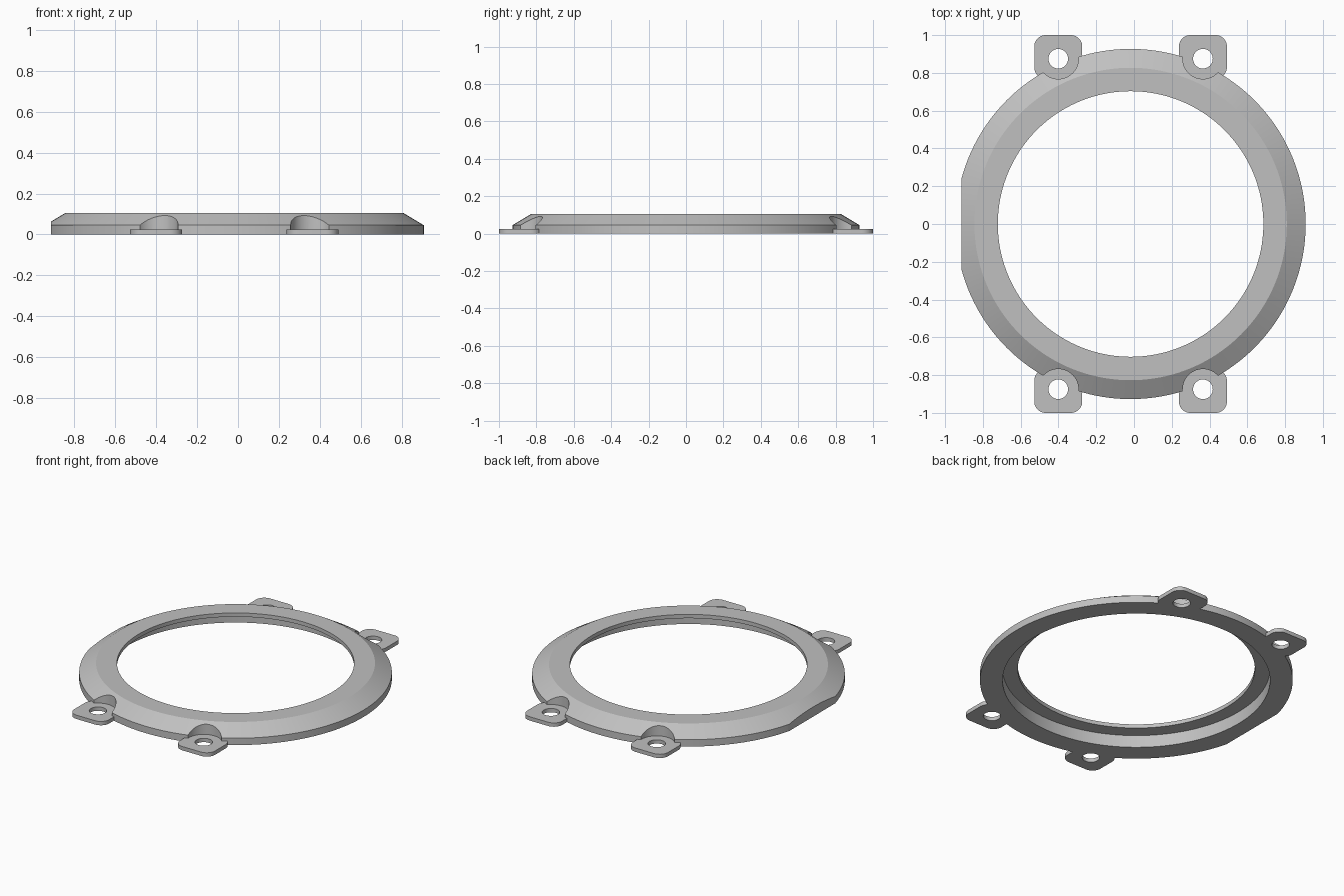
import bpy
import bmesh
from math import cos, sin, pi, radians

if "Cube" in bpy.data.objects:
    bpy.data.objects.remove(bpy.data.objects["Cube"], do_unlink=True)

RING_X = -0.018          # ring centre, shifted by the flat on one side
LUG_X, LUG_Y = 0.383, 0.875
TAB_TOP = 0.025
SEGMENTS = 160

grey = bpy.data.materials.new("plain grey")
grey.use_nodes = True
grey.diffuse_color = (0.53, 0.53, 0.53, 1)
grey.node_tree.nodes["Principled BSDF"].inputs["Base Color"].default_value = grey.diffuse_color


def add_object(name, bm):
    bmesh.ops.recalc_face_normals(bm, faces=bm.faces)
    mesh = bpy.data.meshes.new(name)
    bm.to_mesh(mesh)
    bm.free()
    mesh.materials.append(grey)
    obj = bpy.data.objects.new(name, mesh)
    bpy.context.collection.objects.link(obj)
    return obj


def prism(name, outline, low, high):
    """Extrude a flat outline between two heights."""
    bm = bmesh.new()
    bottom = [bm.verts.new((x, y, low)) for x, y in outline]
    top = [bm.verts.new((x, y, high)) for x, y in outline]
    bm.faces.new(bottom)
    bm.faces.new(top)
    for i in range(len(outline)):
        j = (i + 1) % len(outline)
        bm.faces.new((bottom[i], bottom[j], top[j], top[i]))
    return add_object(name, bm)


def arc(cx, cy, r, start, end, steps):
    angles = [radians(start + (end - start) * i / steps) for i in range(steps + 1)]
    return [(cx + r * cos(a), cy + r * sin(a)) for a in angles]


def combine(target, tool, operation):
    """Apply a boolean and discard the tool."""
    tool.hide_render = True
    mod = target.modifiers.new("boolean", "BOOLEAN")
    mod.operation = operation
    mod.solver = "EXACT"
    mod.object = tool
    bpy.context.view_layer.objects.active = target
    bpy.ops.object.modifier_apply(modifier=mod.name)
    bpy.data.objects.remove(tool, do_unlink=True)


# Ring: lathed section with outer chamfer and a stepped recess underneath
section = [(0.793, 0), (0.927, 0), (0.927, 0.045), (0.827, 0.105),
           (0.703, 0.105), (0.703, 0.08), (0.793, 0.08)]
bm = bmesh.new()
loops = []
for i in range(SEGMENTS):
    a = 2 * pi * i / SEGMENTS
    loops.append([bm.verts.new((RING_X + r * cos(a), r * sin(a), z)) for r, z in section])
for i, here in enumerate(loops):
    there = loops[(i + 1) % SEGMENTS]
    for k in range(len(section)):
        m = (k + 1) % len(section)
        bm.faces.new((here[k], there[k], there[m], here[m]))
ring = add_object("mounting_ring", bm)

# Flat on the right-hand side
flat = [(-1.2, -0.6), (-0.914, -0.6), (-0.914, 0.6), (-1.2, 0.6)]
combine(ring, prism("flat_cutter", flat, -0.2, 0.3), "DIFFERENCE")

# Four lugs: screw-head pocket, rounded tab and screw hole
for sx in (-1, 1):
    for sy in (-1, 1):
        cx = RING_X + sx * LUG_X

        def place(points):
            return [(cx + x, sy * y) for x, y in points]

        pocket = arc(0, LUG_Y, 0.107, 180, 360, 32) + [(0.107, 1.1), (-0.107, 1.1)]
        combine(ring, prism("pocket_cutter", place(pocket), TAB_TOP, 0.3), "DIFFERENCE")

        w, r, inner, outer = 0.127, 0.06, 0.77, 1.0
        tab = (arc(w - r, outer - r, r, 0, 90, 10) + arc(r - w, outer - r, r, 90, 180, 10)
               + arc(r - w, inner + r, r, 180, 270, 10) + arc(w - r, inner + r, r, 270, 360, 10))
        combine(ring, prism("tab", place(tab), 0, TAB_TOP), "UNION")

        hole = arc(0, LUG_Y, 0.052, 0, 351, 39)
        combine(ring, prism("hole_cutter", place(hole), -0.2, 0.3), "DIFFERENCE")

# Smooth curved walls, keep edges crisp
bpy.ops.object.select_all(action="DESELECT")
ring.select_set(True)
bpy.context.view_layer.objects.active = ring
bpy.ops.object.shade_smooth_by_angle(angle=radians(20))
